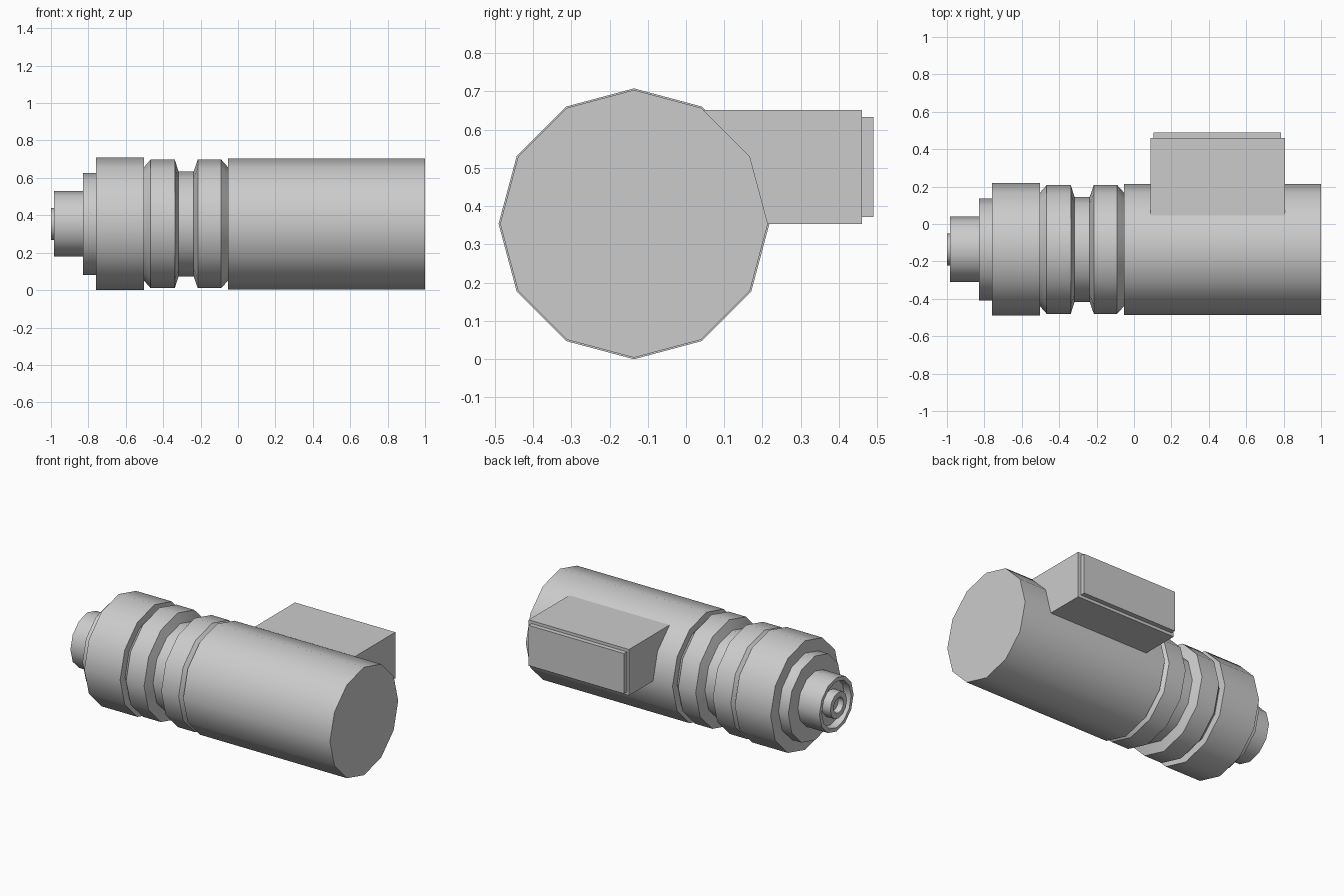
import bpy, bmesh, math

if "Cube" in bpy.data.objects:
    bpy.data.objects.remove(bpy.data.objects["Cube"])

CY, CZ, SIDES = -0.136, 0.354, 12


def lathe(name, profile):
    """Revolve (x, radius) points around the long axis; ends are capped."""
    bm = bmesh.new()
    rings = []
    for x, r in profile:
        rings.append([bm.verts.new((x, CY + r * math.cos(2 * math.pi * i / SIDES),
                                    CZ + r * math.sin(2 * math.pi * i / SIDES)))
                      for i in range(SIDES)])
    for a, b in zip(rings, rings[1:]):
        for i in range(SIDES):
            j = (i + 1) % SIDES
            bm.faces.new((a[i], a[j], b[j], b[i]))
    bm.faces.new(rings[0])
    bm.faces.new(rings[-1])
    bmesh.ops.recalc_face_normals(bm, faces=bm.faces)
    ob = add_object(name, bm)
    bpy.ops.object.shade_smooth_by_angle(angle=math.radians(35))
    return ob


def box(name, lo, hi):
    bm = bmesh.new()
    bmesh.ops.create_cube(bm, size=1)
    for v in bm.verts:
        v.co = [l + (c + 0.5) * (h - l) for l, h, c in zip(lo, hi, v.co)]
    return add_object(name, bm)


def add_object(name, bm):
    me = bpy.data.meshes.new(name)
    bm.to_mesh(me)
    bm.free()
    ob = bpy.data.objects.new(name, me)
    bpy.context.collection.objects.link(ob)
    bpy.ops.object.select_all(action='DESELECT')
    ob.select_set(True)
    bpy.context.view_layer.objects.active = ob
    return ob


# Main barrel with the grooved grip and front collar
lathe("body", [
    (-0.83, 0.273), (-0.76, 0.273), (-0.76, 0.354), (-0.503, 0.354),
    (-0.503, 0.303), (-0.467, 0.344), (-0.338, 0.344), (-0.318, 0.281),
    (-0.237, 0.281), (-0.215, 0.344), (-0.09, 0.344), (-0.053, 0.303),
    (-0.053, 0.350), (1.0, 0.350)])

# Hollow front nozzle
lathe("nozzle", [
    (-0.94, 0.145), (-0.985, 0.15), (-0.985, 0.175), (-0.825, 0.175)])

# Small inner tube with a bore
lathe("inner_tube", [
    (-0.965, 0.045), (-1.0, 0.05), (-1.0, 0.085), (-0.935, 0.085)])

# Side housing and its cover plate
box("side_housing", (0.087, 0.0, 0.353), (0.807, 0.46, 0.652))
box("cover_plate", (0.103, 0.45, 0.372), (0.787, 0.49, 0.633))
